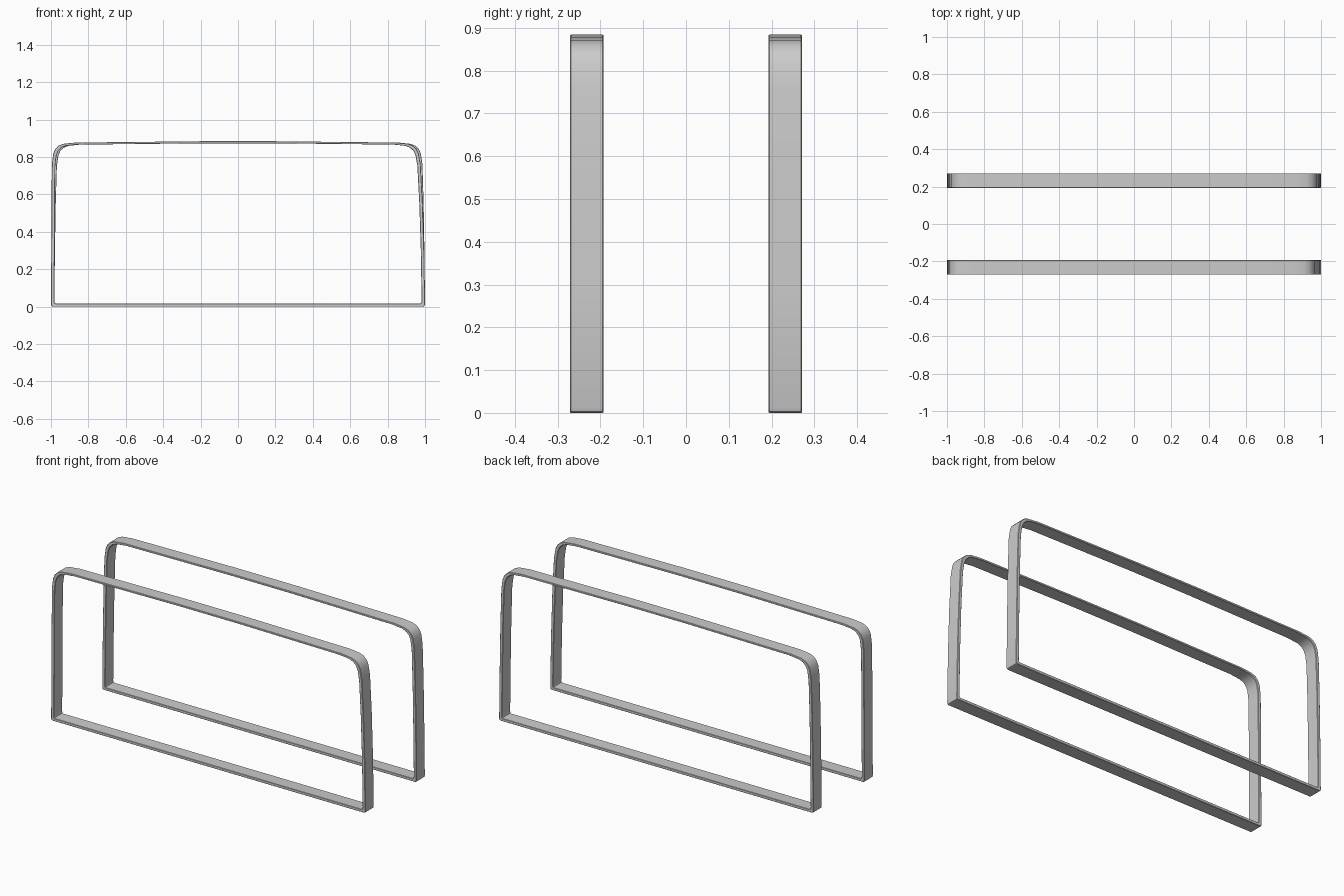
import bpy, bmesh

if "Cube" in bpy.data.objects:
    bpy.data.objects.remove(bpy.data.objects["Cube"])

# Outer half profile of a rim: (distance from centre, height), bottom to top
HALF = [(0.99, 0.0), (0.997, 0.003), (1.0, 0.012), (0.998, 0.3), (0.997, 0.55),
        (0.995, 0.76), (0.988, 0.817), (0.978, 0.842), (0.96, 0.86),
        (0.935, 0.87), (0.87, 0.877), (0.6, 0.8795), (0.2, 0.884)]
TOP = 0.884
SIDE, BASE, ROOF = 0.018, 0.016, 0.011   # wall thicknesses


def half(sign, lean):
    # the upright curves inward towards the top
    return [(sign * (x - lean * (z / TOP) ** 2 * (x > 0.65)), z) for x, z in HALF]


def make_rim(name, y0, y1, lean_left, lean_right):
    outer = half(1, lean_right) + half(-1, lean_left)[::-1]
    inner = [(x * (1 - SIDE), BASE + z * (TOP - ROOF - BASE) / TOP) for x, z in outer]
    bm = bmesh.new()
    rings = [[bm.verts.new((x, y, z)) for x, z in pts]
             for pts, y in ((outer, y0), (outer, y1), (inner, y1), (inner, y0))]
    n = len(outer)
    for k in range(4):
        a, b = rings[k], rings[(k + 1) % 4]
        for i in range(n):
            j = (i + 1) % n
            bm.faces.new((a[i], a[j], b[j], b[i]))
    bmesh.ops.recalc_face_normals(bm, faces=bm.faces)
    mesh = bpy.data.meshes.new(name)
    bm.to_mesh(mesh)
    bm.free()
    ob = bpy.data.objects.new(name, mesh)
    bpy.context.collection.objects.link(ob)
    # small chamfer along the rim edges
    bev = ob.modifiers.new("edge_chamfer", 'BEVEL')
    bev.width = 0.002
    bev.segments = 1
    bev.limit_method = 'ANGLE'
    bev.angle_limit = 1.2
    bpy.ops.object.select_all(action='DESELECT')
    ob.select_set(True)
    bpy.context.view_layer.objects.active = ob
    bpy.ops.object.shade_smooth_by_angle(angle=0.5)
    return ob


# Front rim: one upright end, one leaning end; back rim: both lean slightly
make_rim("front_rim", -0.271, -0.193, 0.0, 0.025)
make_rim("back_rim", 0.193, 0.271, 0.012, 0.012)
